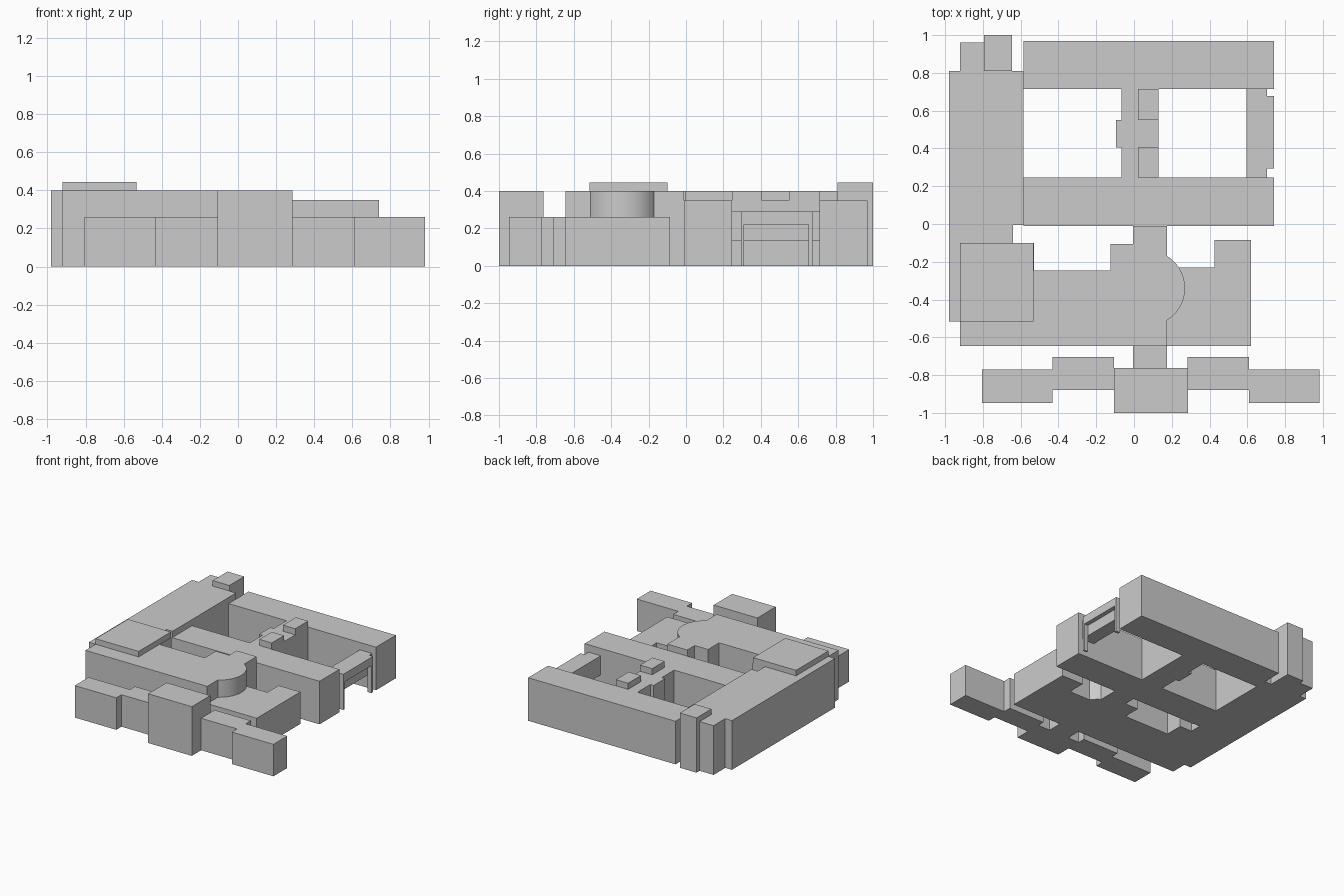
import bpy, bmesh, math

if "Cube" in bpy.data.objects:
    bpy.data.objects.remove(bpy.data.objects["Cube"])


def prism(name, points, z0, z1):
    """Extrude a floor-plan outline from z0 to z1."""
    bm = bmesh.new()
    face = bm.faces.new([bm.verts.new((x, y, z0)) for x, y in points])
    top = bmesh.ops.extrude_face_region(bm, geom=[face])["geom"]
    verts = [v for v in top if isinstance(v, bmesh.types.BMVert)]
    bmesh.ops.translate(bm, verts=verts, vec=(0, 0, z1 - z0))
    bmesh.ops.recalc_face_normals(bm, faces=bm.faces)
    mesh = bpy.data.meshes.new(name)
    bm.to_mesh(mesh)
    bm.free()
    obj = bpy.data.objects.new(name, mesh)
    bpy.context.collection.objects.link(obj)
    return obj


def box(name, x0, x1, y0, y1, z1, z0=0.0):
    return prism(name, [(x0, y0), (x1, y0), (x1, y1), (x0, y1)], z0, z1)


LOW, MID, HIGH, TOP = 0.26, 0.35, 0.40, 0.445

# West wing with its north annex and stair tower
prism("west_wing", [(-.98, -.515), (-.53, -.515), (-.53, -.10), (-.64, -.10),
                    (-.64, -.005), (-.585, -.005), (-.585, .81), (-.98, .81)], 0, HIGH)
box("west_annex", -.92, -.795, .81, .96, HIGH)
box("stair_tower", -.795, -.645, .81, 1.0, TOP)
box("west_roof_block", -.92, -.533, -.515, -.10, TOP, HIGH)

# Main hall with rounded bay on its east side
R, CX, CY = .2, .07, -.34
half = math.asin(.17 / R)
arc = [(CX + R * math.cos(a), CY + R * math.sin(a))
       for a in (-half + 2 * half * i / 24 for i in range(25))]
hall = prism("main_hall", [(-.92, -.645), (.175, -.645)] + arc +
             [(.175, -.01), (-.005, -.01), (-.005, -.105), (-.125, -.105),
              (-.125, -.247), (-.53, -.247), (-.53, -.515), (-.92, -.515)], 0, HIGH)
bpy.context.view_layer.objects.active = hall
hall.select_set(True)
bpy.ops.object.shade_smooth_by_angle(angle=math.radians(30))

# Low east hall
prism("east_hall", [(.175, -.645), (.62, -.645), (.62, -.085), (.425, -.085),
                    (.425, -.23), (.175, -.23)], 0, LOW)

# Courtyard wings and the link between the courtyards
box("middle_wing", -.585, .74, -.01, .245, MID)
box("north_wing", -.585, .74, .715, .97, MID)
prism("courtyard_link", [(-.065, .245), (.13, .245), (.13, .715), (-.065, .715),
                         (-.065, .55), (-.095, .55), (-.095, .405), (-.065, .405)], 0, MID)
for i, (y0, y1) in enumerate([(.247, .405), (.55, .715)]):
    box(f"link_roof_block_{i + 1}", .02, .13, y0, y1, HIGH, MID)

# East bridge with a portal frame in front
box("east_bridge", .595, .705, .245, .715, .29, .135)
portal = prism("portal_frame", [(.295, 0), (.31, 0), (.31, .222), (.655, .222),
                                (.655, 0), (.677, 0), (.677, .29), (.295, .29)], .705, .74)
for v in portal.data.vertices:  # profile drawn flat as (y, z), stand it up
    y, z, x = v.co
    v.co = (x, y, z)

# Entrance front: centre block, corridor and mirrored stepped wings
box("entrance_block", -.107, .285, -1.0, -.763, HIGH)
box("entrance_corridor", -.005, .175, -.763, -.645, LOW)
AXIS = .0885
wing = [(-.195, -.88), (-.195, -.705), (-.52, -.705), (-.52, -.77),
        (-.893, -.77), (-.893, -.947), (-.52, -.947), (-.52, -.88)]
for side, s in (("left", 1), ("right", -1)):
    prism(f"front_wing_{side}", [(AXIS + s * x, y) for x, y in wing], 0, LOW)
